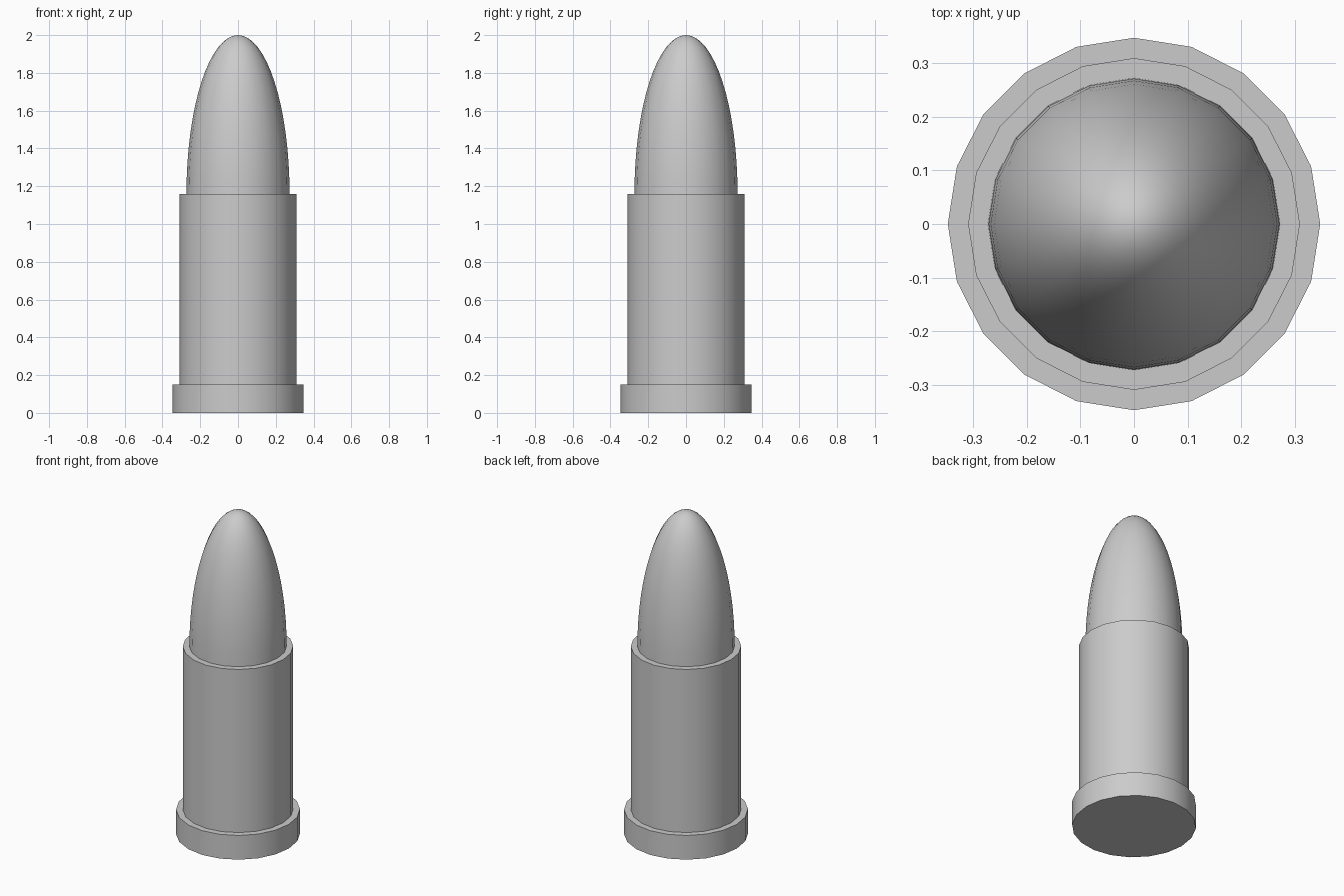
import bpy, bmesh, math

if "Cube" in bpy.data.objects:
    bpy.data.objects.remove(bpy.data.objects["Cube"])

SIDES = 20


def lathe(name, profile):
    """Revolve (radius, height) points around z; radius 0 closes to a pole."""
    bm = bmesh.new()
    rings = []
    for r, z in profile:
        count = SIDES if r > 0 else 1
        rings.append([bm.verts.new((r * math.cos(2 * math.pi * i / SIDES),
                                    r * math.sin(2 * math.pi * i / SIDES), z))
                      for i in range(count)])
    for a, b in zip(rings, rings[1:]):
        for i in range(SIDES):
            j = (i + 1) % SIDES
            quad = [a[i % len(a)], a[j % len(a)], b[j % len(b)], b[i % len(b)]]
            bm.faces.new(list(dict.fromkeys(quad)))
    # flat base cap
    bm.faces.new(rings[0][::-1])
    if len(rings[-1]) > 1:
        bm.faces.new(rings[-1])
    bmesh.ops.recalc_face_normals(bm, faces=bm.faces)
    mesh = bpy.data.meshes.new(name)
    bm.to_mesh(mesh)
    bm.free()
    obj = bpy.data.objects.new(name, mesh)
    bpy.context.collection.objects.link(obj)
    bpy.ops.object.select_all(action='DESELECT')
    obj.select_set(True)
    bpy.context.view_layer.objects.active = obj
    bpy.ops.object.shade_smooth_by_angle(angle=math.radians(30))
    return obj


# rim and casing
lathe("casing", [(0.348, 0), (0.348, 0.15), (0.31, 0.15), (0.31, 1.16)])

# half-ellipsoid tip, seated in the casing mouth
STEPS = 16
CENTRE, HEIGHT, RADIUS = 1.16, 0.84, 0.273
tip = [(RADIUS * math.cos(t), CENTRE + HEIGHT * math.sin(t))
       for t in (math.pi / 2 * k / STEPS for k in range(STEPS))]
lathe("tip", tip + [(0, 2.0)])
